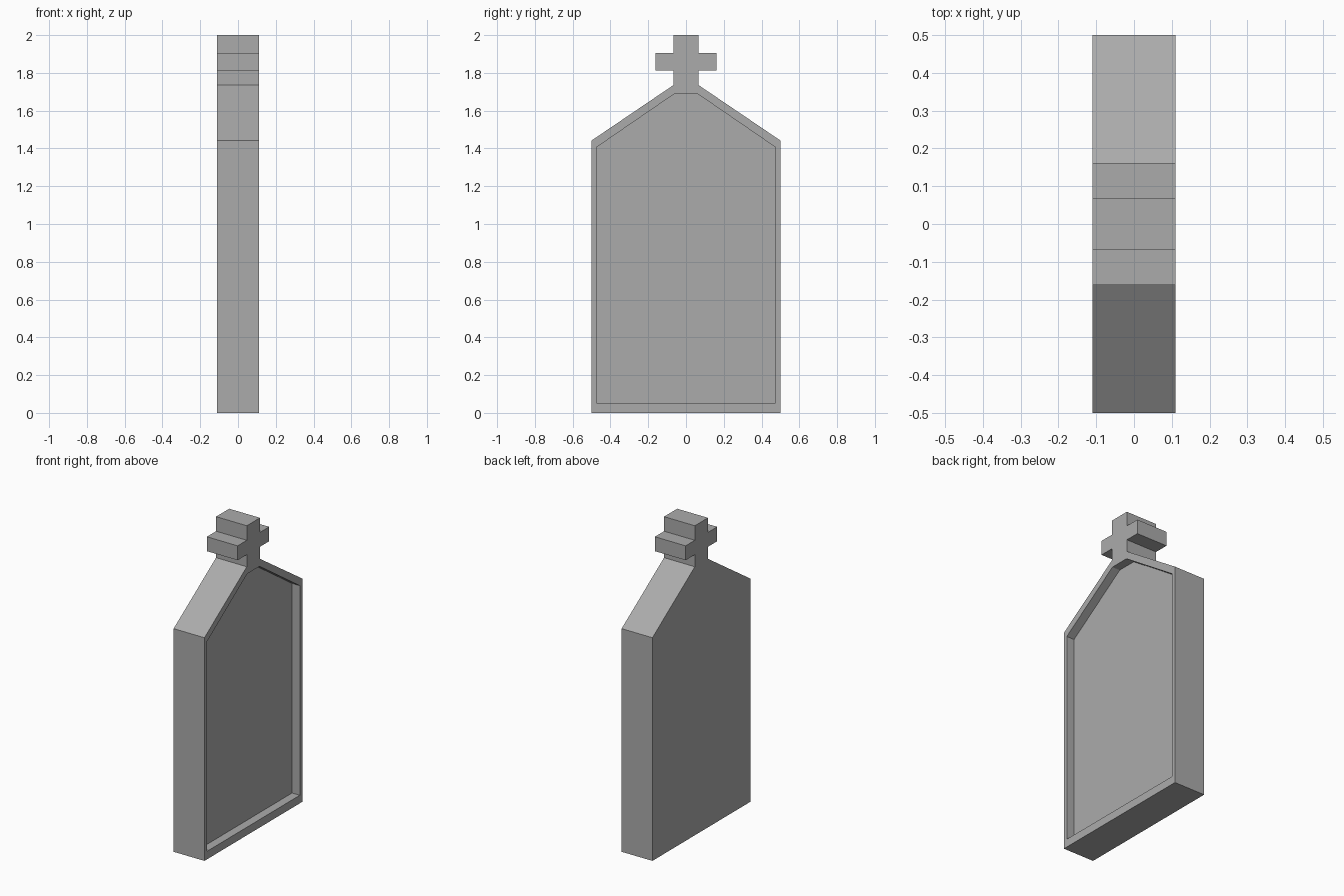
import bpy, bmesh

if "Cube" in bpy.data.objects:
    bpy.data.objects.remove(bpy.data.objects["Cube"])


def prism(name, half, x0, x1):
    """Mirror a half outline (y, z) across y = 0 and extrude it along x."""
    outline = half + [(-y, z) for y, z in reversed(half)]
    bm = bmesh.new()
    face = bm.faces.new([bm.verts.new((x0, y, z)) for y, z in outline])
    side = bmesh.ops.extrude_face_region(bm, geom=[face])["geom"]
    bmesh.ops.translate(bm, vec=(x1 - x0, 0, 0),
                        verts=[v for v in side if isinstance(v, bmesh.types.BMVert)])
    bmesh.ops.recalc_face_normals(bm, faces=bm.faces)
    mesh = bpy.data.meshes.new(name)
    bm.to_mesh(mesh)
    bm.free()
    obj = bpy.data.objects.new(name, mesh)
    bpy.context.collection.objects.link(obj)
    return obj


# Dark grey stone
grey = bpy.data.materials.new("dark_stone")
grey.diffuse_color = (0.41, 0.41, 0.41, 1)
grey.use_nodes = True
grey.node_tree.nodes["Principled BSDF"].inputs["Base Color"].default_value = grey.diffuse_color

# Gabled slab with the cross on top
stone = prism("gravestone", [(0.5, 0), (0.5, 1.442), (0.067, 1.735), (0.067, 1.813),
                             (0.161, 1.813), (0.161, 1.906), (0.067, 1.906), (0.067, 2)],
              -0.11, 0.11)
stone.data.materials.append(grey)

# Recessed panel on the +x face
cutter = prism("panel_cutter", [(0.474, 0.052), (0.474, 1.406), (0.063, 1.688)], 0.055, 0.2)
cutter.data.materials.append(grey)
cutter.hide_render = True
cutter.hide_set(True)
recess = stone.modifiers.new("recess", 'BOOLEAN')
recess.operation = 'DIFFERENCE'
recess.solver = 'EXACT'
recess.object = cutter
